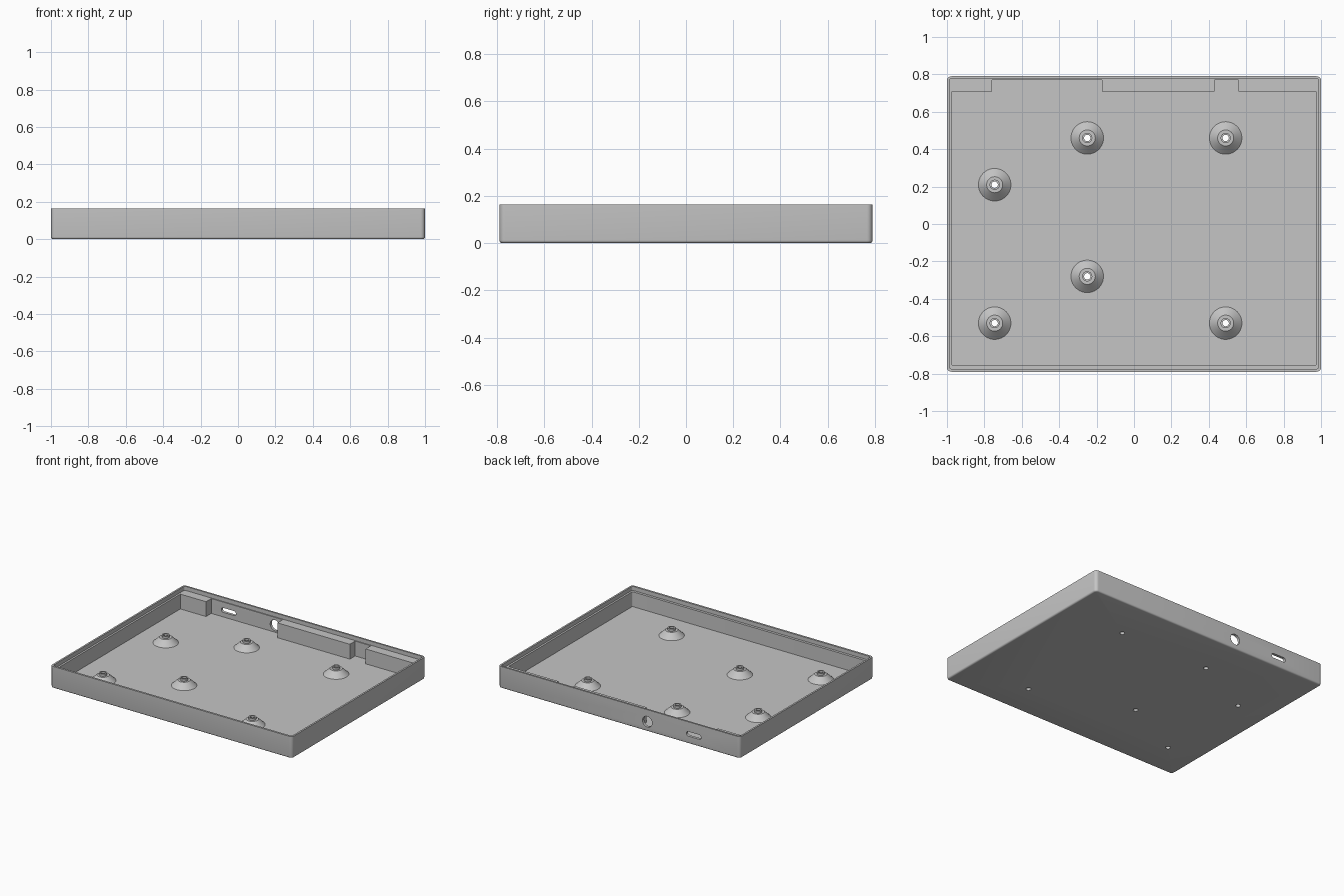
import bpy, bmesh, math
from mathutils import Matrix, Vector

cube = bpy.data.objects.get("Cube")
if cube:
    bpy.data.objects.remove(cube, do_unlink=True)

GREY = (0.56, 0.56, 0.56, 1.0)
mat = bpy.data.materials.new("light_grey")
mat.use_nodes = True
mat.diffuse_color = GREY
mat.node_tree.nodes["Principled BSDF"].inputs["Base Color"].default_value = GREY

FLOOR = 0.022     # top of the floor plate
LEDGE = 0.133     # step inside the rim
RIM = 0.163       # top of the walls
BORE = 0.017      # radius of the screw holes
SEG = 40


def finish(name, bm, smooth=True):
    bmesh.ops.recalc_face_normals(bm, faces=bm.faces)
    mesh = bpy.data.meshes.new(name)
    bm.to_mesh(mesh)
    bm.free()
    obj = bpy.data.objects.new(name, mesh)
    bpy.context.collection.objects.link(obj)
    mesh.materials.append(mat)
    bpy.ops.object.select_all(action='DESELECT')
    bpy.context.view_layer.objects.active = obj
    obj.select_set(True)
    if smooth:
        bpy.ops.object.shade_smooth_by_angle(angle=math.radians(30))
    return obj


def rounded_ring(bm, x, y0, y1, r, z, n=6):
    """Rounded rectangle of vertices, counter-clockwise."""
    ring = []
    corners = ((x - r, y1 - r), (-x + r, y1 - r), (-x + r, y0 + r), (x - r, y0 + r))
    for i, (cx, cy) in enumerate(corners):
        for k in range(n + 1):
            a = math.pi / 2 * (i + k / n)
            ring.append(bm.verts.new((cx + r * math.cos(a), cy + r * math.sin(a), z)))
    return ring


def bridge(bm, a, b):
    n = len(a)
    for i in range(n):
        j = (i + 1) % n
        bm.faces.new((a[i], a[j], b[j], b[i]))


# Tray shell: outside up, over the rim, down the stepped inside
bm = bmesh.new()
levels = []
for k in range(5):
    a = math.pi / 2 * k / 4
    d = 0.012 * (1 - math.sin(a))
    levels.append((1 - d, -0.79 + d, 0.79 - d, 0.024 - d, 0.012 * (1 - math.cos(a))))
levels += [
    (1.0, -0.79, 0.79, 0.024, RIM),
    (0.987, -0.775, 0.777, 0.012, RIM),
    (0.987, -0.775, 0.777, 0.012, LEDGE),
    (0.973, -0.756, 0.770, 0.006, LEDGE),
    (0.973, -0.756, 0.770, 0.006, FLOOR),
]
rings = [rounded_ring(bm, *lv) for lv in levels]
for a, b in zip(rings, rings[1:]):
    bridge(bm, a, b)
bm.faces.new(rings[0])
bm.faces.new(rings[-1])
tray = finish("tray_shell", bm, smooth=False)

# Cutter for the screw holes, the round port and the slot in the back wall
POSTS = [(-0.745, 0.21), (-0.25, 0.46), (0.49, 0.46),
         (-0.25, -0.28), (-0.745, -0.53), (0.49, -0.53)]
bm = bmesh.new()
for x, y in POSTS:
    bmesh.ops.create_cone(bm, cap_ends=True, segments=SEG, radius1=BORE, radius2=BORE,
                          depth=0.2, matrix=Matrix.Translation((x, y, 0)))
port = Matrix.Translation((-0.233, 0.78, 0.073)) @ Matrix.Rotation(math.pi / 2, 4, 'X')
bmesh.ops.create_cone(bm, cap_ends=True, segments=SEG, radius1=0.04, radius2=0.04,
                      depth=0.1, matrix=port)
outline = []
for side in (1, -1):
    for k in range(13):
        a = side * math.pi / 2 - math.pi / 2 + math.pi * (k / 12 - 0.5) + math.pi / 2
        a = math.pi * (k / 12 - 0.5) + (0 if side == 1 else math.pi)
        outline.append((-0.617 + side * 0.044 + 0.017 * math.cos(a), 0.073 + 0.017 * math.sin(a)))
near = [bm.verts.new((x, 0.73, z)) for x, z in outline]
far = [bm.verts.new((x, 0.83, z)) for x, z in outline]
bridge(bm, near, far)
bm.faces.new(near)
bm.faces.new(far)
cutter = finish("hole_cutter", bm, smooth=False)
cutter.hide_render = True

mod = tray.modifiers.new("holes", 'BOOLEAN')
mod.operation = 'DIFFERENCE'
mod.solver = 'EXACT'
mod.object = cutter
bpy.ops.object.select_all(action='DESELECT')
bpy.context.view_layer.objects.active = tray
tray.select_set(True)
bpy.ops.object.modifier_apply(modifier=mod.name)
bpy.data.objects.remove(cutter, do_unlink=True)
bpy.ops.object.shade_smooth_by_angle(angle=math.radians(30))

# Conical standoffs with a short hollow pin on top
PROFILE = [(0.087, FLOOR), (0.043, 0.064), (0.027, 0.064), (0.027, 0.080),
           (BORE, 0.080), (BORE, FLOOR)]
for i, (x, y) in enumerate(POSTS):
    bm = bmesh.new()
    loops = []
    for r, z in PROFILE:
        loops.append([bm.verts.new((x + r * math.cos(2 * math.pi * k / SEG),
                                    y + r * math.sin(2 * math.pi * k / SEG), z))
                      for k in range(SEG)])
    for a, b in zip(loops, loops[1:] + loops[:1]):
        bridge(bm, a, b)
    finish(f"standoff_{i + 1}", bm)

# Support blocks along the back wall
for name, x0, x1 in (("right_block", -0.98, -0.76),
                     ("middle_block", -0.17, 0.43),
                     ("left_block", 0.56, 0.98)):
    bm = bmesh.new()
    lo, hi = Vector((x0, 0.708, FLOOR - 0.004)), Vector((x1, 0.775, LEDGE))
    bmesh.ops.create_cube(bm, size=1, matrix=Matrix.Translation((lo + hi) / 2)
                          @ Matrix.Diagonal((*(hi - lo), 1)))
    finish(name, bm, smooth=False)
